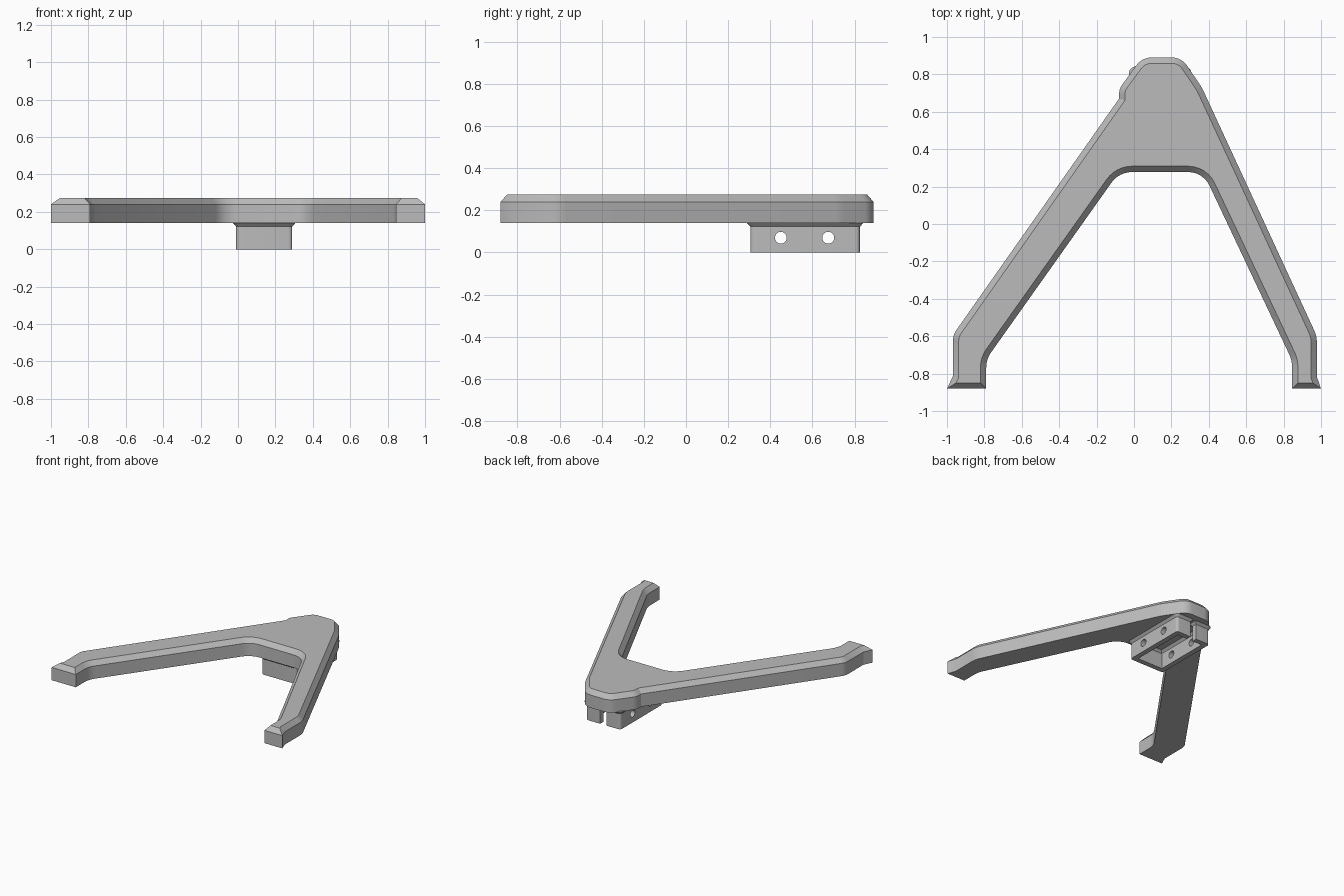
import bpy
import bmesh
import math
from mathutils import Vector

old = bpy.data.objects.get("Cube")
if old:
    bpy.data.objects.remove(old, do_unlink=True)

grey = bpy.data.materials.new("plain_grey")
grey.use_nodes = True
colour = (0.5, 0.5, 0.5, 1)
grey.diffuse_color = colour
grey.node_tree.nodes["Principled BSDF"].inputs["Base Color"].default_value = colour


def rounded(corners, steps=6):
    """Outline from (x, y, cut) corners; cut is the length rounded off each side."""
    out = []
    for i, (x, y, cut) in enumerate(corners):
        p = Vector((x, y))
        if not cut:
            out.append(p)
            continue
        a = (Vector(corners[i - 1][:2]) - p).normalized()
        b = (Vector(corners[(i + 1) % len(corners)][:2]) - p).normalized()
        half = a.angle(b) / 2
        centre = p + (a + b).normalized() * cut / math.cos(half)
        start, end = p + a * cut - centre, p + b * cut - centre
        sweep = start.angle(end)
        for k in range(steps + 1):
            t = k / steps
            arc = start * math.sin((1 - t) * sweep) + end * math.sin(t * sweep)
            out.append(centre + arc / math.sin(sweep))
    return out


def offset(outline, d):
    """Move a counter-clockwise outline outward by d with mitred corners."""
    out = []
    for i, p in enumerate(outline):
        e1 = (p - outline[i - 1]).normalized()
        e2 = (outline[(i + 1) % len(outline)] - p).normalized()
        n1, n2 = Vector((e1.y, -e1.x)), Vector((e2.y, -e2.x))
        out.append(p + (n1 + n2) * d / (1 + n1.dot(n2)))
    return out


def loft(name, outline, layers):
    """Stack the outline at each (z, offset) layer and close both ends."""
    bm = bmesh.new()
    rings = [[bm.verts.new((p.x, p.y, z)) for p in offset(outline, d)]
             for z, d in layers]
    n = len(outline)
    for low, high in zip(rings, rings[1:]):
        for i in range(n):
            j = (i + 1) % n
            bm.faces.new((low[i], low[j], high[j], high[i]))
    bm.faces.new(rings[0][::-1])
    bm.faces.new(rings[-1])
    mesh = bpy.data.meshes.new(name)
    bm.to_mesh(mesh)
    bm.free()
    mesh.materials.append(grey)
    obj = bpy.data.objects.new(name, mesh)
    bpy.context.collection.objects.link(obj)
    return obj


def activate(obj):
    bpy.ops.object.select_all(action='DESELECT')
    obj.select_set(True)
    bpy.context.view_layer.objects.active = obj


# Two-legged frame with chamfered top edge
frame_corners = [
    (-1, -.88, 0), (-.79, -.88, 0), (-.79, -.723, .045),
    (-.08, .278, .07), (.369, .278, .08), (.845, -.729, .035),
    (.845, -.88, 0), (1, -.88, 0), (.978, -.818, 0),
    (.978, -.6, .035), (.363, .73, .027), (.254, .89, .05),
    (.043, .89, .05), (-.08, .722, .03), (-.08, .67, 0),
    (-.968, -.593, .03), (-.968, -.813, 0),
]
frame = loft("leg_frame", rounded(frame_corners),
             [(.14, 0), (.24, 0), (.275, -.031)])

# Hollow bracket under the hub, slotted at the back, flared where it joins
mid, y0, y1, wall = .14, .305, .825, .04
half, slot = .15, .027
right_side = [
    (half, y0, .02), (half, y1, .02), (slot, y1, 0), (slot, y1 - wall, 0),
    (half - wall, y1 - wall, 0), (half - wall, y0 + wall, 0),
]
left_side = [(-x, y, r) for x, y, r in reversed(right_side)]
bracket_corners = [(mid + x, y, r) for x, y, r in right_side + left_side]
bracket = loft("mount_bracket", rounded(bracket_corners),
               [(0, 0), (.122, 0), (.14, .017), (.145, .017)])

# Bolt holes through both side walls
for y in (.45, .675):
    bpy.ops.mesh.primitive_cylinder_add(
        vertices=32, radius=.028, depth=1, location=(mid, y, .07),
        rotation=(0, math.pi / 2, 0))
    cutter = bpy.context.object
    cutter.name = "hole_cutter"
    cutter.hide_render = True
    cutter.data.materials.append(grey)
    activate(bracket)
    cut = bracket.modifiers.new("hole", 'BOOLEAN')
    cut.object = cutter
    cut.operation = 'DIFFERENCE'
    cut.solver = 'EXACT'
    bpy.ops.object.modifier_apply(modifier=cut.name)
    bpy.data.objects.remove(cutter, do_unlink=True)

for part in (frame, bracket):
    activate(part)
    bpy.ops.object.shade_smooth_by_angle(angle=math.radians(25))
